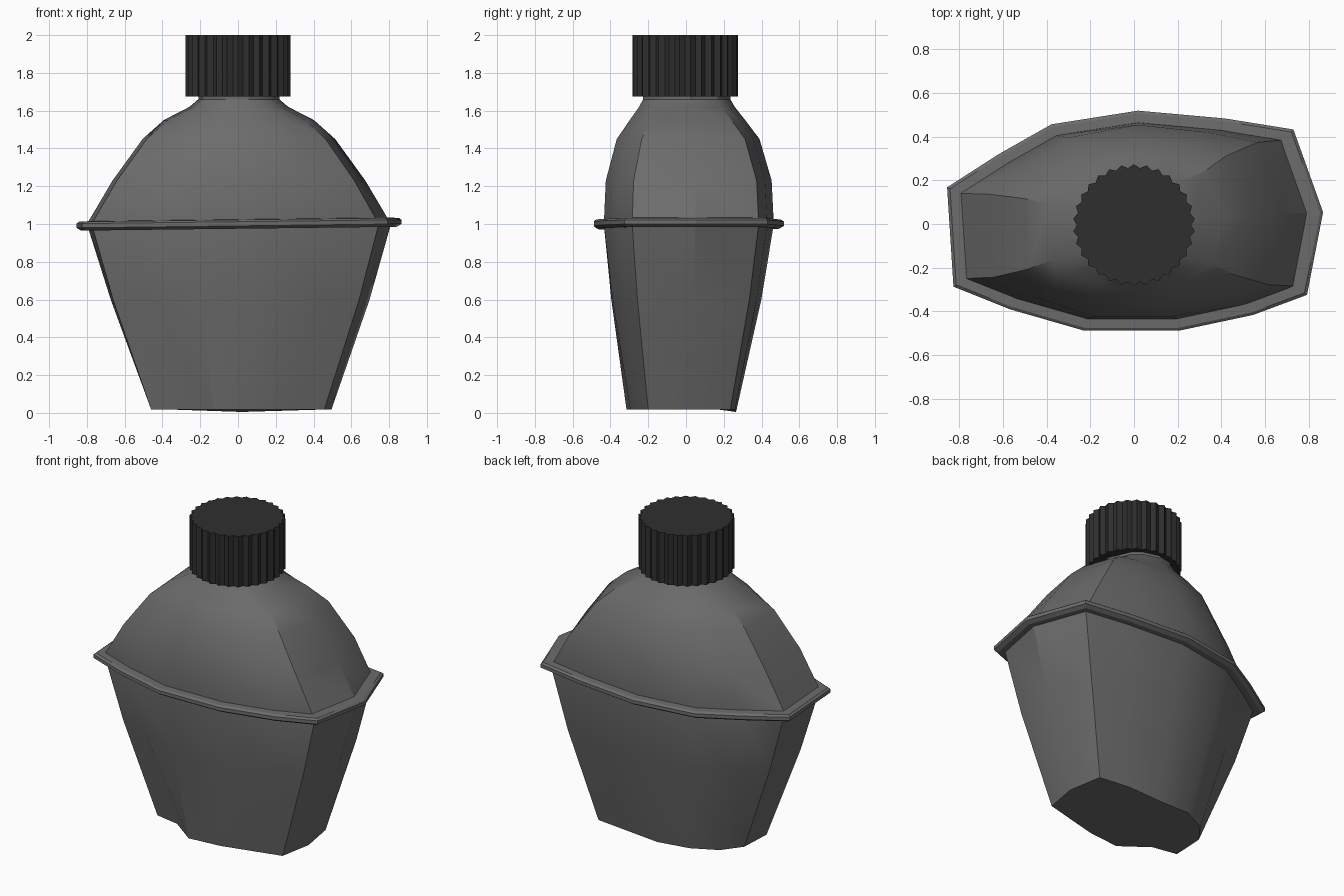
import bpy, bmesh, math
from mathutils import Vector

if "Cube" in bpy.data.objects:
    bpy.data.objects.remove(bpy.data.objects["Cube"])


def material(name, c):
    m = bpy.data.materials.new(name)
    m.diffuse_color = (c, c, c, 1)
    m.use_nodes = True
    m.node_tree.nodes["Principled BSDF"].inputs["Base Color"].default_value = m.diffuse_color
    return m


GREY = material("canteen grey", 0.15)
BLACK = material("cap black", 0.028)


def loft(name, rings, mat, closed=False, angle=25):
    """Skin a stack of equal-length rings; cap the ends or join last to first."""
    bm = bmesh.new()
    rows = [[bm.verts.new(p) for p in r] for r in rings]
    n = len(rows[0])
    pairs = list(zip(rows, rows[1:]))
    if closed:
        pairs.append((rows[-1], rows[0]))
    else:
        bm.faces.new(rows[0])
        bm.faces.new(rows[-1])
    for a, b in pairs:
        for i in range(n):
            j = (i + 1) % n
            bm.faces.new((a[i], a[j], b[j], b[i]))
    bmesh.ops.recalc_face_normals(bm, faces=bm.faces[:])
    me = bpy.data.meshes.new(name)
    bm.to_mesh(me)
    bm.free()
    ob = bpy.data.objects.new(name, me)
    bpy.context.collection.objects.link(ob)
    me.materials.append(mat)
    bpy.ops.object.select_all(action='DESELECT')
    ob.select_set(True)
    bpy.context.view_layer.objects.active = ob
    bpy.ops.object.shade_smooth_by_angle(angle=math.radians(angle))
    return ob


# Kidney-like base outline and the wider waist outline, point for point
BASE = [(-.45, .05), (-.36, .17), (-.2, .25), (.02, .265), (.24, .26),
        (.457, .235), (.495, .01), (.457, -.2), (.26, -.25), (.08, -.295),
        (-.13, -.315), (-.3, -.19), (-.46, -.16)]
WAIST = [(-.80, .14), (-.59, .275), (-.36, .405), (.02, .465), (.41, .43),
         (.69, .385), (.81, .05), (.745, -.285), (.53, -.365), (.2, -.435),
         (-.22, -.435), (-.55, -.34), (-.775, -.25)]
NECK = []
for x, y in WAIST:
    d = math.hypot(x / .8, y / .45)
    NECK.append((.22 * x / .8 / d, .235 * y / .45 / d))


def blend(a, b, tx, ty, z):
    return [(p[0] + (q[0] - p[0]) * tx, p[1] + (q[1] - p[1]) * ty, z)
            for p, q in zip(a, b)]


# Body: tapered lower half, then a dome closing to a round neck
foot = [(x, y, .005 if 0 < x < .1 and y > .2 else .018) for x, y in BASE]
rings = [foot, blend(BASE, WAIST, .64, .67, .6), blend(BASE, WAIST, 1, 1, 1.0)]
for z, tx, ty in [(1.23, .23, .05), (1.45, .5, .33), (1.55, .69, .66),
                  (1.62, .92, .9), (1.66, 1, 1), (1.72, 1, 1)]:
    rings.append(blend(WAIST, NECK, tx, ty, z))
loft("body", rings, GREY)


# Rim: slightly tilted flange around the waist
def offset(dist, z):
    out, n = [], len(WAIST)
    for i in range(n):
        p = Vector(WAIST[i])
        e = (p - Vector(WAIST[i - 1])).normalized()
        f = (Vector(WAIST[(i + 1) % n]) - p).normalized()
        a, b = Vector((-e.y, e.x)), Vector((-f.y, f.x))
        q = p + (a + b) * dist / (1 + a.dot(b))
        out.append((q.x, q.y, z + .012 * q.x))
    return out


loft("rim", [offset(d, z) for d, z in
             [(-.02, .975), (.03, .975), (.053, .99), (.053, 1.012), (.04, 1.022), (-.02, 1.025)]],
     GREY, closed=True, angle=20)

# Screw cap: toothed cylinder
TEETH = 30
teeth = []
for i in range(TEETH * 2):
    r = .279 if i % 2 else .262
    a = math.pi * i / TEETH
    teeth.append((r * math.cos(a), r * math.sin(a) - .005))
loft("cap", [[(x, y, z) for x, y in teeth] for z in (1.675, 2.0)], BLACK)
